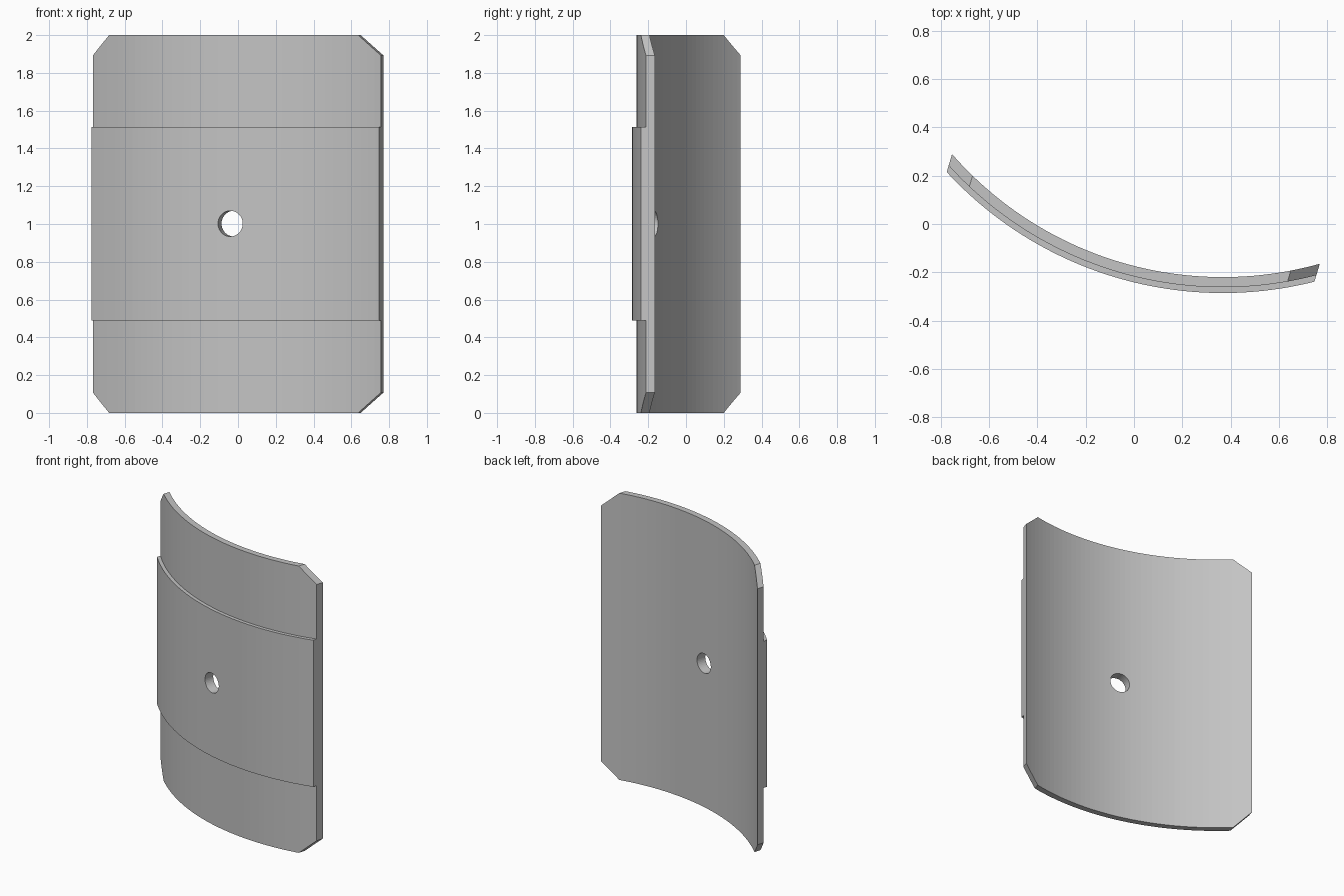
import bpy, bmesh
from math import sin, cos, radians
from mathutils import Matrix

old = bpy.data.objects.get("Cube")
if old:
    bpy.data.objects.remove(old, do_unlink=True)

# Panel dimensions, measured from the axis of the curve
R_BACK, R_FRONT, R_BAND = 1.49, 1.532, 1.556
HALF_W, HEIGHT, CHAMFER = 0.795, 2.0, 0.107
BAND_LOW, BAND_HIGH = 0.49, 1.513
HOLE_X, HOLE_Z, HOLE_R = 0.037, 1.002, 0.068

grey = bpy.data.materials.new("light_grey")
grey.use_nodes = True
colour = (0.55, 0.55, 0.55, 1)
grey.diffuse_color = colour
grey.node_tree.nodes["Principled BSDF"].inputs["Base Color"].default_value = colour


def prism(name, outline, offset):
    """Extrude a closed outline of 3D points along an offset."""
    bm = bmesh.new()
    face = bm.faces.new([bm.verts.new(p) for p in outline])
    new = bmesh.ops.extrude_face_region(bm, geom=[face], use_keep_orig=True)["geom"]
    moved = [v for v in new if isinstance(v, bmesh.types.BMVert)]
    bmesh.ops.translate(bm, verts=moved, vec=offset)
    bmesh.ops.recalc_face_normals(bm, faces=bm.faces)
    mesh = bpy.data.meshes.new(name)
    bm.to_mesh(mesh)
    bm.free()
    mesh.materials.append(grey)
    obj = bpy.data.objects.new(name, mesh)
    bpy.context.collection.objects.link(obj)
    return obj


def shell(name, r_in, r_out, z0, z1, span=40, steps=56):
    """Curved slab between two radii."""
    angles = [radians(-span + 2 * span * i / steps) for i in range(steps + 1)]
    ring = [(r_in * sin(a), -r_in * cos(a), z0) for a in angles]
    ring += [(r_out * sin(a), -r_out * cos(a), z0) for a in reversed(angles)]
    return prism(name, ring, (0, 0, z1 - z0))


def boolean(target, tool, operation):
    mod = target.modifiers.new(operation.title(), 'BOOLEAN')
    mod.operation, mod.solver, mod.object = operation, 'EXACT', tool
    bpy.context.view_layer.objects.active = target
    bpy.ops.object.modifier_apply(modifier=mod.name)
    bpy.data.objects.remove(tool, do_unlink=True)


# Curved slab, full thickness of the raised band
panel = shell("curved_panel", R_BACK, R_BAND, -0.1, HEIGHT + 0.1)

# Trim to a rectangle with chamfered corners
w, c, h = HALF_W, CHAMFER, HEIGHT
corners = [(-w, c), (c - w, 0), (w - c, 0), (w, c),
           (w, h - c), (w - c, h), (c - w, h), (-w, h - c)]
boolean(panel, prism("trim_outline", [(x, -2, z) for x, z in corners], (0, 1.8, 0)), 'INTERSECT')

# Thin the front above and below the band
for z0, z1 in ((-0.2, BAND_LOW), (BAND_HIGH, HEIGHT + 0.2)):
    boolean(panel, shell("step_cutter", R_FRONT, 1.7, z0, z1), 'DIFFERENCE')

# Round through hole
turns = [radians(360 * i / 40) for i in range(40)]
circle = [(HOLE_X + HOLE_R * cos(a), -2, HOLE_Z + HOLE_R * sin(a)) for a in turns]
boolean(panel, prism("hole_cutter", circle, (0, 1, 0)), 'DIFFERENCE')

# Turn the panel and place it
panel.data.transform(Matrix.Translation((0.368, 1.27, 0)) @ Matrix.Rotation(radians(-16.6), 4, 'Z'))
